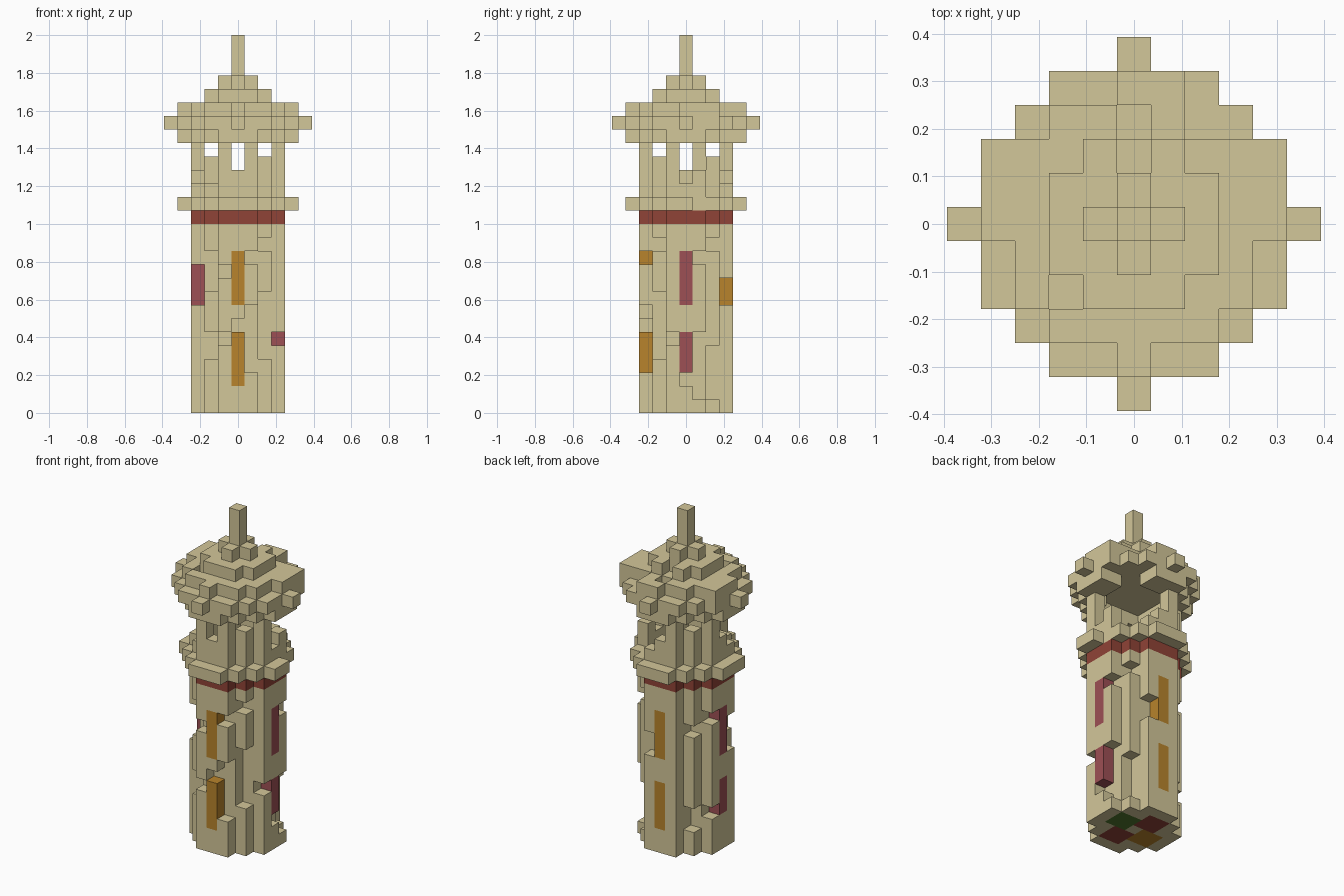
import bpy
import bmesh

cube = bpy.data.objects.get("Cube")
if cube:
    bpy.data.objects.remove(cube, do_unlink=True)

UNIT = 2 / 28  # edge of one block


def material(name, color):
    mat = bpy.data.materials.new(name)
    mat.use_nodes = True
    mat.diffuse_color = (*color, 1)
    mat.node_tree.nodes["Principled BSDF"].inputs["Base Color"].default_value = (*color, 1)
    return mat


STONE = material("sand stone", (0.65, 0.57, 0.32))
RED = material("brick red", (0.28, 0.057, 0.038))
ROSE = material("rose", (0.34, 0.08, 0.09))
AMBER = material("amber", (0.48, 0.23, 0.025))
GREEN = material("leaf green", (0.08, 0.18, 0.026))
PALETTE = [STONE, RED, ROSE, AMBER, GREEN]

parts = {}  # part name -> {block: material}


def put(part, x, y, z, mat=STONE):
    parts.setdefault(part, {})[(x, y, z)] = mat


def disc(part, layer, outer, inner=0, mat=STONE):
    """Round layer of blocks between two squared radii."""
    for x in range(-5, 6):
        for y in range(-5, 6):
            if inner <= x * x + y * y <= outer:
                put(part, x, y, layer, mat)


def remove(part, *cells):
    for cell in cells:
        parts[part].pop(cell, None)


# Shaft: round column with stepped gaps winding around its outer blocks
for layer in range(14):
    disc("shaft", layer, 10)

gaps = {
    (1, -3): [*range(3, 8), 11],
    (2, -2): [*range(4, 9), 12],
    (3, -1): [5],
    (3, 0): [2],
    (3, 1): [*range(1, 6), 11],
    (2, 2): [*range(1, 5), 12],
    (1, 3): [8, 9],
    (0, -3): [6],
    (-2, 2): [2, 3, 10],
    (-3, 1): [3, 11],
    (-3, -1): [8, 9, 10],
    (-2, -2): [4, 5, 9, 10, 11],
    (-1, -3): [5, 10],
}
for (x, y), layers in gaps.items():
    remove("shaft", *((x, y, layer) for layer in layers))

# Windows: two tall lights on each of the four sides
for side in (-3, 3):
    for layer in [*range(2, 6), *range(8, 12)]:
        remove("shaft", (0, side, layer))
        put("amber_windows", 0, side, layer, AMBER)
        if layer > 2:
            remove("shaft", (side, 0, layer))
            put("rose_windows", side, 0, layer, ROSE)

# Underside: pinwheel of coloured squares
for cx, cy, mat in ((1, 0, GREEN), (-1, 1, RED), (-2, -1, AMBER), (0, -2, RED)):
    for x in (cx, cx + 1):
        for y in (cy, cy + 1):
            if (x, y) != (0, 0):
                put("shaft", x, y, 0, mat)

# Band and balcony floor
disc("red_band", 14, 10, mat=RED)
disc("balcony", 15, 17)
remove("balcony", (4, 1, 15))

# Gallery: pillars and a stepped parapet, given as heights around the rim
gallery = {
    (-1, -3): 4, (0, -3): 2, (1, -3): 4, (2, -2): 3,
    (3, -1): 4, (3, 0): 1, (3, 1): 2, (2, 2): 0,
    (1, 3): 1, (0, 3): 2, (-1, 3): 4, (-2, 2): 3,
    (-3, 1): 4, (-3, 0): 2, (-3, -1): 1, (-2, -2): 1,
}
for (x, y), height in gallery.items():
    for layer in range(16, 16 + height):
        put("pillars" if height == 4 else "parapet", x, y, layer)

# Roof: open eave ring, wide disc with four tips, then shrinking steps
disc("eaves", 20, 17, inner=8)
remove("eaves", (2, 2, 20), (2, 3, 20), (3, 2, 20), (-2, -2, 20))
disc("roof", 21, 20)
for tip in (-5, 5):
    put("roof", tip, 0, 21)
    put("roof", 0, tip, 21)
disc("roof", 22, 13)
for x, y in ((0, -4), (0, 4), (1, 4)):
    put("roof", x, y, 22)
for side in (-4, 4):
    for y in range(3):
        put("roof", side, y, 22)
disc("roof", 23, 5)
remove("roof", (2, 3, 22), (0, 3, 22), (-2, -2, 22), (0, 2, 23))
disc("roof", 24, 1)

# Spire
for layer in range(25, 28):
    put("spire", 0, 0, layer)

# Build each part as a skin of outer block faces
filled = {cell for cells in parts.values() for cell in cells}


def build(name, cells):
    bm = bmesh.new()
    corners = {}

    def corner(p):
        if p not in corners:
            corners[p] = bm.verts.new(((p[0] - 0.5) * UNIT, (p[1] - 0.5) * UNIT, p[2] * UNIT))
        return corners[p]

    for cell, mat in cells.items():
        for axis in range(3):
            u, v = (axis + 1) % 3, (axis + 2) % 3
            for sign in (0, 1):
                beside = list(cell)
                beside[axis] += 2 * sign - 1
                if tuple(beside) in filled:
                    continue
                loop = []
                for du, dv in ((0, 0), (1, 0), (1, 1), (0, 1)):
                    p = list(cell)
                    p[axis] += sign
                    p[u] += du
                    p[v] += dv
                    loop.append(corner(tuple(p)))
                if not sign:
                    loop.reverse()
                bm.faces.new(loop).material_index = PALETTE.index(mat)
    mesh = bpy.data.meshes.new(name)
    bm.to_mesh(mesh)
    bm.free()
    for mat in PALETTE:
        mesh.materials.append(mat)
    bpy.context.scene.collection.objects.link(bpy.data.objects.new(name, mesh))


for part_name, part_cells in parts.items():
    build(part_name, part_cells)
